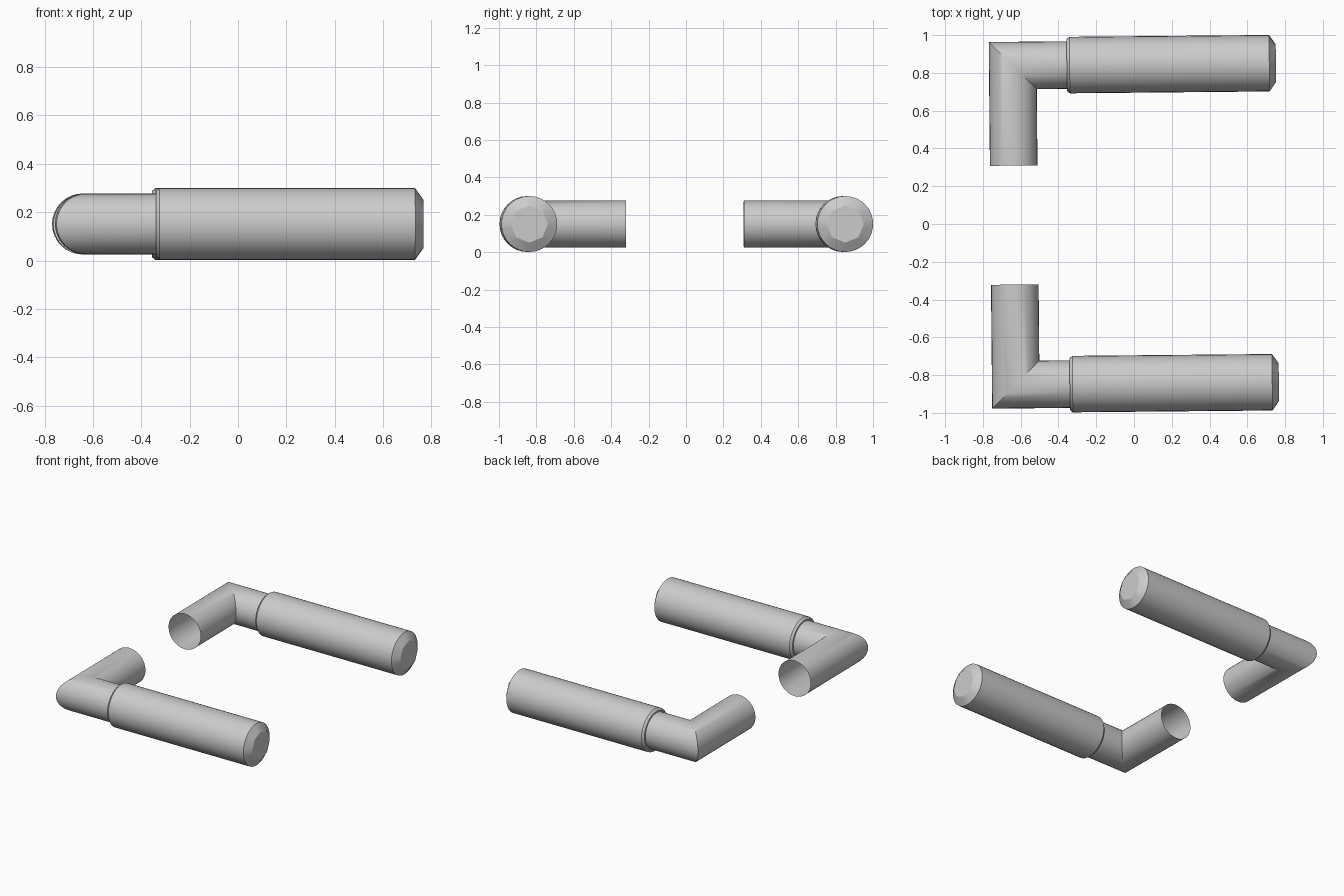
import bpy, bmesh, math

if "Cube" in bpy.data.objects:
    bpy.data.objects.remove(bpy.data.objects["Cube"])

SIDES = 32
AXIS_Y, AXIS_Z = 0.8445, 0.151   # long axis of each handle
POST_X = -0.634                  # axis of the short open tube
TUBE_R, GRIP_R = 0.126, 0.1495
YAW = 0.0093                     # the pair sits very slightly turned


def angles():
    return [2 * math.pi * i / SIDES for i in range(SIDES)]


def loft(name, rings, cap_end=False):
    """Skin a list of point rings; mirror in Y to make the pair."""
    bm = bmesh.new()
    loops = [[bm.verts.new(p) for p in ring] for ring in rings]
    for a, b in zip(loops, loops[1:]):
        for i in range(SIDES):
            j = (i + 1) % SIDES
            bm.faces.new((a[i], a[j], b[j], b[i]))
    if cap_end:
        bm.faces.new(loops[-1])
    me = bpy.data.meshes.new(name)
    bm.to_mesh(me)
    bm.free()
    ob = bpy.data.objects.new(name, me)
    bpy.context.collection.objects.link(ob)
    ob.rotation_euler.z = YAW
    bpy.ops.object.select_all(action='DESELECT')
    ob.select_set(True)
    bpy.context.view_layer.objects.active = ob
    bpy.ops.object.shade_smooth_by_angle(angle=math.radians(30))
    mir = ob.modifiers.new("Mirror", 'MIRROR')
    mir.use_axis = (False, True, False)
    mir.use_mirror_merge = False
    return ob


def x_ring(x, r):
    return [(x, AXIS_Y + r * math.cos(a), AXIS_Z + r * math.sin(a)) for a in angles()]


def octagon_ring(x, r):
    # points spread along the edges of an eight-sided end face
    step = math.pi / 4
    pts = []
    for a in angles():
        k = r * math.cos(step / 2) / math.cos((a + 1e-9) % step - step / 2)
        pts.append((x, AXIS_Y + k * math.cos(a), AXIS_Z + k * math.sin(a)))
    return pts


# Bent tube: open short leg, mitred corner, arm into the grip
c = [(TUBE_R * math.cos(a), AXIS_Z + TUBE_R * math.sin(a)) for a in angles()]
open_end = [(POST_X - u, 0.315, z) for u, z in c]
mitre = [(POST_X - u, AXIS_Y + u, z) for u, z in c]
arm_end = [(-0.345, AXIS_Y + u, z) for u, z in c]
loft("bent_tube", [open_end, mitre, arm_end])

# Grip: stepped collar edge, long barrel, tapered tip with octagonal face
loft("grip", [
    x_ring(-0.348, TUBE_R),
    x_ring(-0.348, 0.137),
    x_ring(-0.333, GRIP_R),
    x_ring(0.724, GRIP_R),
    octagon_ring(0.759, 0.1),
], cap_end=True)
